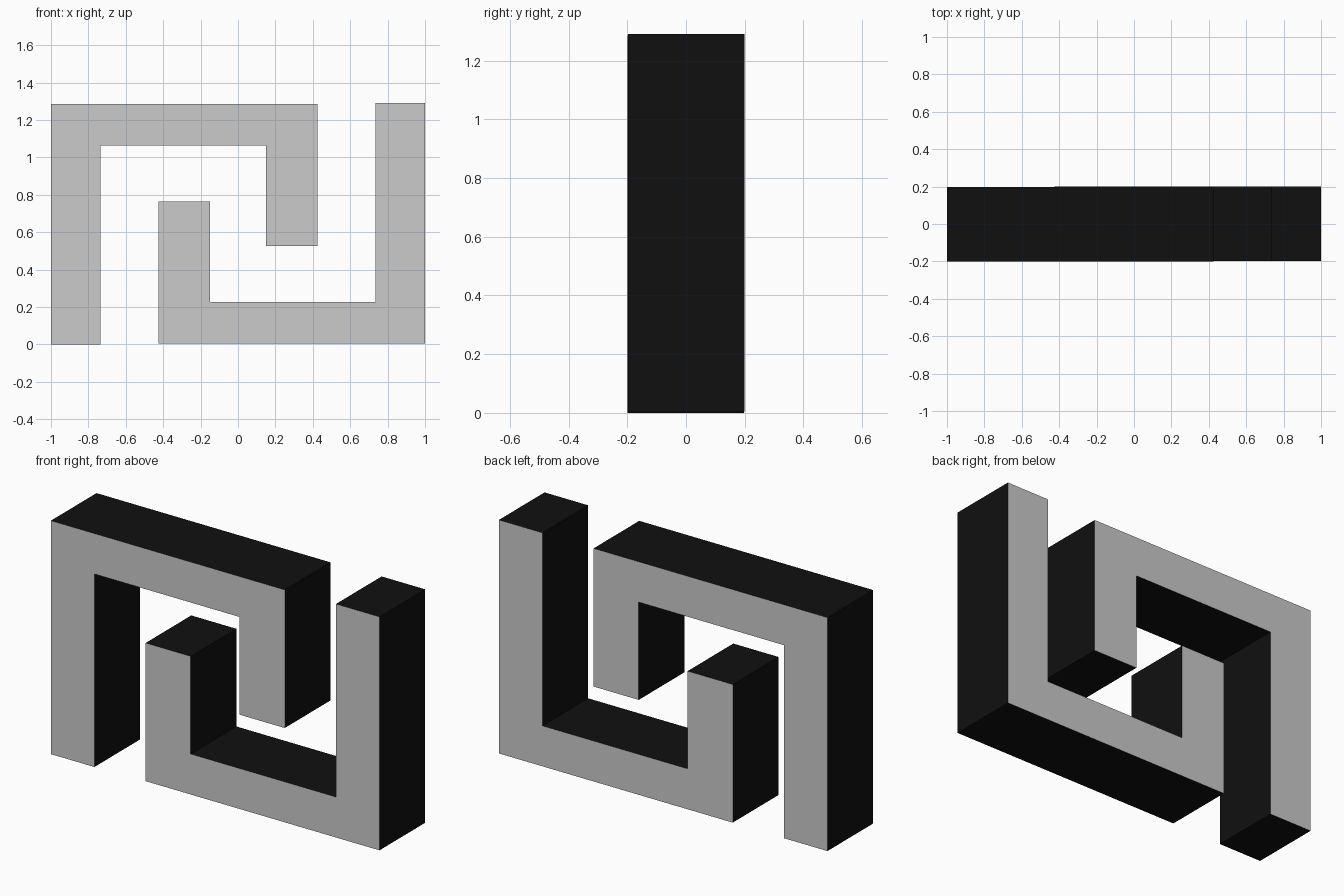
import bpy
import bmesh

cube = bpy.data.objects.get("Cube")
if cube:
    bpy.data.objects.remove(cube, do_unlink=True)


def make_material(name, value):
    mat = bpy.data.materials.new(name)
    mat.use_nodes = True
    colour = (value, value, value, 1)
    mat.diffuse_color = colour
    mat.node_tree.nodes["Principled BSDF"].inputs["Base Color"].default_value = colour
    return mat


black = make_material("black", 0.005)
grey = make_material("light grey", 0.6)

HEIGHT = 1.29
DEPTH = 0.397

# Outline of one hook in x and z: long leg, top bar, short leg
HOOK = [(-1, 0), (-0.735, 0), (-0.735, 1.063), (0.15, 1.063),
        (0.15, 0.525), (0.425, 0.525), (0.425, 1.286), (-1, 1.286)]


def make_hook(name, outline, front):
    bm = bmesh.new()
    face = bm.faces.new([bm.verts.new((x, front, z)) for x, z in outline])
    result = bmesh.ops.extrude_face_region(bm, geom=[face], use_keep_orig=True)
    moved = [v for v in result["geom"] if isinstance(v, bmesh.types.BMVert)]
    bmesh.ops.translate(bm, verts=moved, vec=(0, DEPTH, 0))
    bmesh.ops.recalc_face_normals(bm, faces=bm.faces[:])
    # Front and back are grey, all the edges black
    for f in bm.faces:
        f.normal_update()
        f.material_index = 1 if abs(f.normal.y) > 0.5 else 0
    mesh = bpy.data.meshes.new(name)
    bm.to_mesh(mesh)
    bm.free()
    mesh.materials.append(black)
    mesh.materials.append(grey)
    obj = bpy.data.objects.new(name, mesh)
    bpy.context.collection.objects.link(obj)


# The lower hook is the upper one turned half round
make_hook("upper_hook", HOOK, -0.2)
make_hook("lower_hook", [(-x, HEIGHT - z) for x, z in HOOK], 0.2 - DEPTH)
